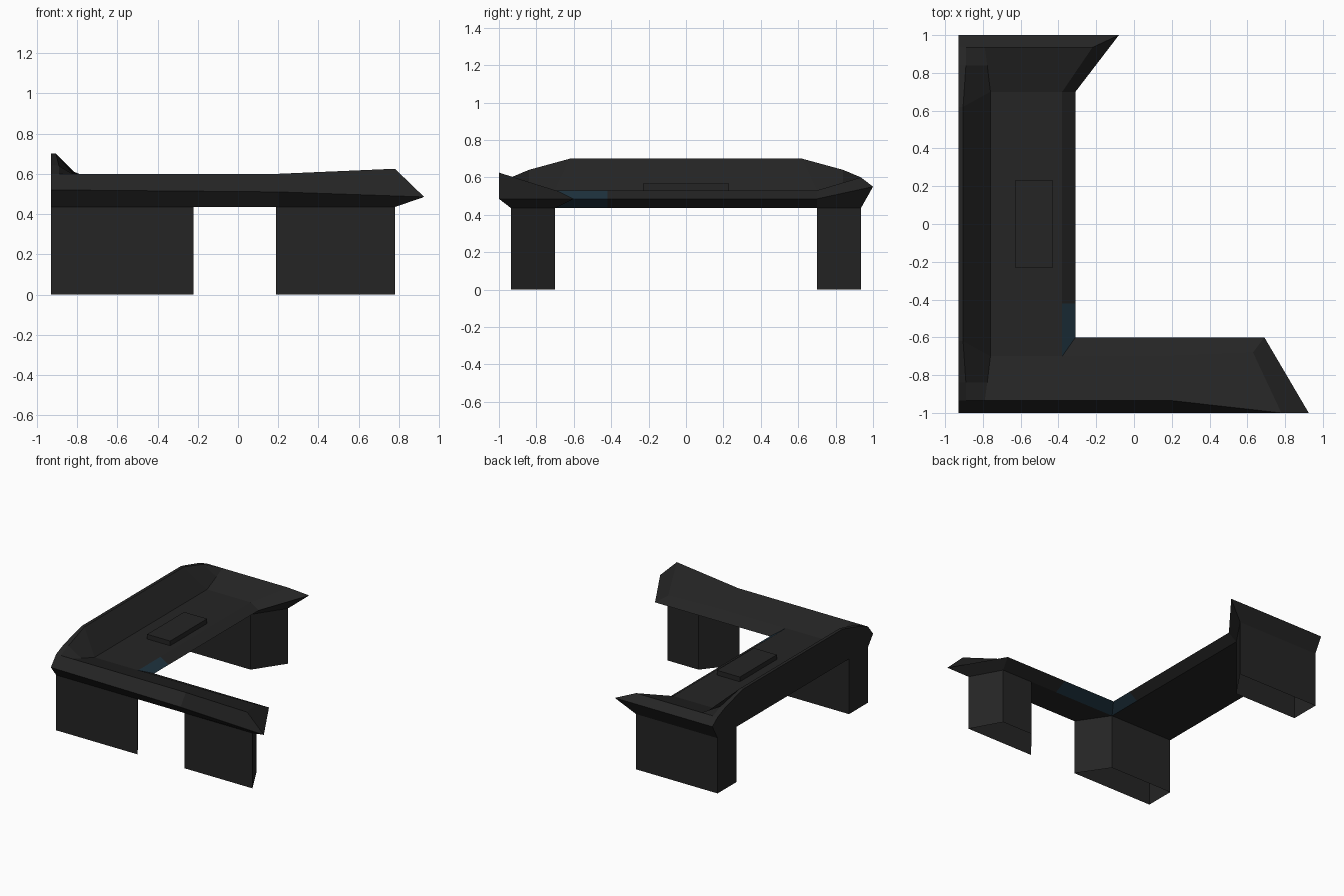
import bpy, bmesh

if "Cube" in bpy.data.objects:
    bpy.data.objects.remove(bpy.data.objects["Cube"])


def material(name, rgb):
    m = bpy.data.materials.new(name)
    m.diffuse_color = (*rgb, 1)
    m.use_nodes = True
    m.node_tree.nodes["Principled BSDF"].inputs["Base Color"].default_value = m.diffuse_color
    return m


charcoal = material("charcoal", (0.018, 0.018, 0.018))
blue = material("dark blue", (0.014, 0.034, 0.052))


def finish(name, bm):
    bmesh.ops.remove_doubles(bm, verts=bm.verts, dist=0.0005)
    bmesh.ops.recalc_face_normals(bm, faces=bm.faces)
    me = bpy.data.meshes.new(name)
    bm.to_mesh(me)
    bm.free()
    me.materials.append(charcoal)
    me.materials.append(blue)
    ob = bpy.data.objects.new(name, me)
    bpy.context.collection.objects.link(ob)
    return ob


def face(bm, pts, mat=0):
    f = bm.faces.new([bm.verts.new(p) for p in pts])
    f.material_index = mat


# L-shaped desktop: underside, rim and top outlines, from front left round to back left
Z0 = 0.435
under = [(x, y, Z0) for x, y in [
    (-.93, -.935), (.2, -.935), (.78, -.935), (.65, -.7), (.15, -.7),
    (-.38, -.7), (-.38, -.42), (-.38, .7), (-.22, .935), (-.93, .935)]]
rim = [(-.93, -1, .52), (.2, -1, .51), (.925, -1, .485), (.69, -.6, .485), (.15, -.6, .485),
       (-.31, -.6, .485), (-.31, -.42, .485), (-.31, .7, .485), (-.08, 1, .55), (-.93, 1, .55)]
top = [(-.79, -.935, .6), (.2, -.935, .6), (.78, -1, .625), (.63, -.68, .525), (.15, -.7, .53),
       (-.38, -.7, .53), (-.38, -.42, .53), (-.38, .7, .53), (-.22, .935, .6), (-.79, .935, .6)]
front_foot, back_foot = (-.76, -.7, .53), (-.76, .7, .53)

# raised wall along the left side: outer edge, crest and foot at each station
stations = [(-.935, .6), (-.84, .64), (-.62, .7), (.62, .7), (.84, .64), (.935, .6)]
outer = [(-.93, y, z) for y, z in stations]
crest = [(-.93 + (.025 if z > .65 else .04), y, z) for y, z in stations]
foot = [top[0], (-.777, -.84, .572), front_foot, back_foot, (-.777, .84, .572), top[9]]

bm = bmesh.new()
for i in range(9):
    j = i + 1
    # blue tint next to the inner corner
    face(bm, (under[i], under[j], rim[j], rim[i]), 1 if i in (4, 5) else 0)
    if 0 < i < 8:
        face(bm, (rim[i], rim[j], top[j], top[i]), 1 if i == 5 else 0)
face(bm, (rim[0], rim[1], top[1], top[0], crest[0], outer[0]))
face(bm, (rim[8], rim[9], outer[5], crest[5], top[9], top[8]))
face(bm, under)
face(bm, (top[0], top[1], top[4], top[5], front_foot, foot[1]))
face(bm, (top[1], top[2], top[3], top[4]))
face(bm, (front_foot, top[5], top[6], top[7], back_foot))
face(bm, (back_foot, top[7], top[8], top[9], foot[4]))
for i in range(5):
    face(bm, (outer[i], outer[i + 1], crest[i + 1], crest[i]))
    face(bm, (crest[i], crest[i + 1], foot[i + 1], foot[i]))
face(bm, [under[0], rim[0]] + outer + [rim[9], under[9]])
finish("desktop", bm)


# hollow pedestals, open underneath, with slanted ends
def leg(name, plan):
    bm = bmesh.new()
    for (a, b), (c, d) in zip(plan, plan[1:] + plan[:1]):
        face(bm, ((a, b, 0), (c, d, 0), (c, d, Z0), (a, b, Z0)))
    finish(name, bm)


for name, s in (("front_left_leg", -1), ("back_left_leg", 1)):
    leg(name, [(-.93, .7 * s), (-.38, .7 * s), (-.22, .935 * s), (-.93, .935 * s)])
leg("right_leg", [(.19, -.935), (.78, -.935), (.65, -.7), (.38, -.7)])

# desk pad
bm = bmesh.new()
bmesh.ops.create_cube(bm, size=1)
for v in bm.verts:
    v.co = (-.53 + v.co.x * .2, v.co.y * .46, .547 + v.co.z * .04)
finish("desk_pad", bm)
